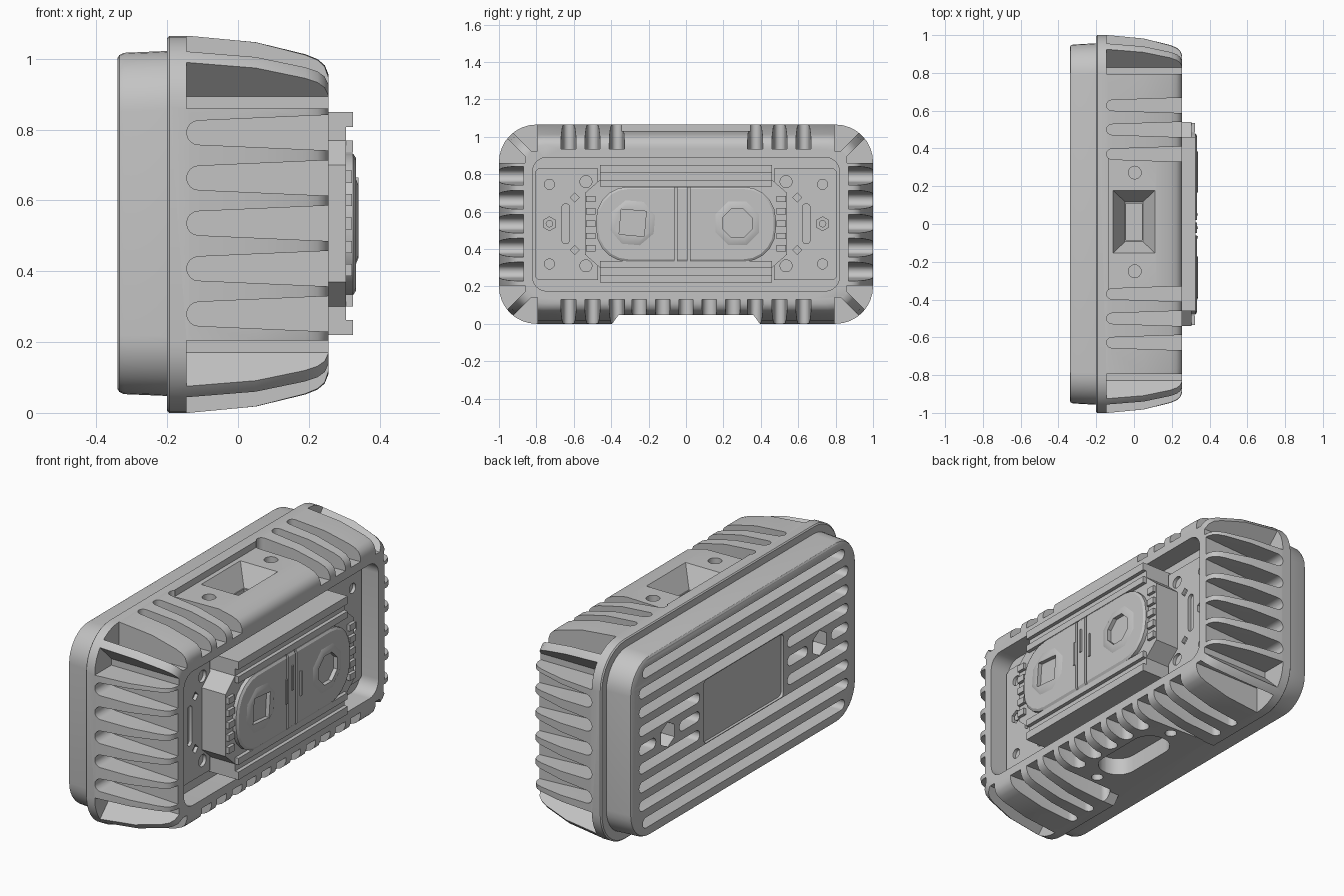
import bpy, bmesh, math

if "Cube" in bpy.data.objects:
    bpy.data.objects.remove(bpy.data.objects["Cube"])

ZC = 0.5325                      # mid height of the housing
FLOOR = 0.145                    # depth of the front opening

GREY = bpy.data.materials.new("mid grey")
GREY.diffuse_color = (0.55, 0.55, 0.55, 1)
GREY.use_nodes = True
GREY.node_tree.nodes["Principled BSDF"].inputs["Base Color"].default_value = GREY.diffuse_color


def loft(name, rings):
    """Skin a stack of equal-length point rings and cap both ends."""
    bm = bmesh.new()
    vs = [[bm.verts.new(p) for p in r] for r in rings]
    n = len(rings[0])
    for a, b in zip(vs, vs[1:]):
        for i in range(n):
            bm.faces.new((a[i], a[(i + 1) % n], b[(i + 1) % n], b[i]))
    bm.faces.new(vs[0])
    bm.faces.new(vs[-1])
    bmesh.ops.recalc_face_normals(bm, faces=bm.faces)
    me = bpy.data.meshes.new(name)
    bm.to_mesh(me)
    bm.free()
    me.materials.append(GREY)
    ob = bpy.data.objects.new(name, me)
    bpy.context.collection.objects.link(ob)
    return ob


def rr(x, hw, hh, r, y=0, z=ZC, n=8):
    """Rounded rectangle ring in the plane of constant x."""
    pts = []
    for k, (sy, sz) in enumerate(((1, 1), (-1, 1), (-1, -1), (1, -1))):
        for i in range(n + 1):
            a = math.pi / 2 * (k + i / n)
            pts.append((x, y + sy * (hw - r) + r * math.cos(a), z + sz * (hh - r) + r * math.sin(a)))
    return pts


def ngon(x, y, z, r, n, rot=0):
    return [(x, y + r * math.cos(rot + math.tau * i / n), z + r * math.sin(rot + math.tau * i / n))
            for i in range(n)]


def hole(x0, x1, y, z, r, n=20, rot=0):
    return loft("cutter", [ngon(x0, y, z, r, n, rot), ngon(x1, y, z, r, n, rot)])


def box(name, x0, x1, y0, y1, z0, z1):
    return loft(name, [[(x, y0, z0), (x, y1, z0), (x, y1, z1), (x, y0, z1)] for x in (x0, x1)])


def flat_rect(z, hx, hy, y=0):
    return [(-hx, y - hy, z), (hx, y - hy, z), (hx, y + hy, z), (-hx, y + hy, z)]


def upright(z0, z1, x, y, r, n=16):
    return loft("cutter", [[(x + p[1], y + p[2], z) for p in ngon(0, 0, 0, r, n)] for z in (z0, z1)])


def groove(oy, oz, ny, nz, d0, d1, w0, w1, x0=-0.145):
    """Groove between ribs: round at the back, flaring to the front, cut along (ny, nz)."""
    prof = [(0.3, w1), (0.3, -w1)]
    for i in range(9):
        a = -math.pi / 2 - math.pi * i / 8
        prof.append((x0 + w0 + w0 * math.cos(a), w0 * math.sin(a)))
    return loft("cutter", [[(x, oy + ny * d - nz * t, oz + nz * d + ny * t) for x, t in prof]
                           for d in (d0, d1)])


def cut(target, cutters):
    bpy.ops.object.select_all(action='DESELECT')
    for c in cutters:
        c.select_set(True)
    bpy.context.view_layer.objects.active = cutters[0]
    if len(cutters) > 1:
        bpy.ops.object.join()
    tool = cutters[0]
    tool.hide_render = True
    m = target.modifiers.new("cut", 'BOOLEAN')
    m.object, m.operation, m.solver, m.use_self = tool, 'DIFFERENCE', 'EXACT', True
    bpy.context.view_layer.objects.active = target
    bpy.ops.object.modifier_apply(modifier=m.name)
    bpy.data.objects.remove(tool)


# Main housing: flange at the back, tapering to the front rim
steps = [(-0.2, 0.006), (-0.194, 0), (-0.14, 0), (0.05, 0.018), (0.19, 0.052),
         (0.225, 0.066), (0.245, 0.083), (0.255, 0.108)]
housing = loft("housing", [rr(x, 1 - i, ZC - i, 0.2 - i * 0.5) for x, i in steps])
c = [loft("cutter", [rr(x, 0.82, 0.357, 0.075) for x in (FLOOR, 0.4)])]
# corner pockets: one on each side of a thin diagonal fin (u, v measured in from the corner)
pocket = [(0.14, 0.171), (0.14, 0.205), (-0.1, 0.205), (-0.1, -0.069)]
for s in (-1, 1):
    for k in range(-2, 3):                                   # side grooves
        c.append(groove(0, ZC + 0.003 + k * 0.128, s, 0, 0.87, 1.1, 0.034, 0.052))
    for y in (0.37, 0.5, 0.628):                             # top and bottom grooves
        c.append(groove(s * y, ZC, 0, 1, 0.402, 0.65, 0.028, 0.042))
        c.append(groove(s * y, ZC, 0, -1, 0.402, 0.65, 0.028, 0.042))
    for t in (-1, 1):
        for pts in (pocket, [(v, u) for u, v in pocket]):
            c.append(loft("cutter", [[(x, s * (1 - u), ZC + t * (ZC - v)) for u, v in pts]
                                     for x in (-0.145, 0.3)]))
for k in range(-2, 3):                                       # short grooves under the front rim
    c.append(groove(k * 0.125, ZC, 0, -1, 0.402, 0.6, 0.036, 0.04, 0.12))
# underside recess with oval pocket and screw holes
c.append(loft("cutter", [[(x, -0.41, -0.02), (x, 0.41, -0.02), (x, 0.36, 0.047), (x, -0.36, 0.047)]
                         for x in (-0.3, 0.32)]))
oval = rr(0, 0.225, 0.1, 0.099, 0, 0)
c.append(loft("cutter", [[(p[2], p[1], z) for p in oval] for z in (0.0, 0.14)]))
c += [upright(0.0, 0.11, 0, s * 0.29, 0.03) for s in (-1, 1)]
# top recess with funnel, slot and screw holes
c.append(box("cutter", -0.135, 0.32, -0.345, 0.345, 1.03, 1.2))
c.append(loft("cutter", [flat_rect(1.07, 0.134, 0.188, 0.012), flat_rect(0.925, 0.047, 0.105, 0.012)]))
c.append(loft("cutter", [flat_rect(0.95, 0.042, 0.097, 0.012), flat_rect(0.86, 0.042, 0.097, 0.012)]))
c += [upright(0.95, 1.1, 0.004, y, 0.034) for y in (0.272, -0.25)]
cut(housing, c)

# Rear cover with cooling slots, a label pocket and two hexagonal holes
cover = loft("rear_cover", [rr(-0.18, 0.958, 0.488, 0.17, z=0.535), rr(-0.322, 0.95, 0.482, 0.165, z=0.535),
                            rr(-0.335, 0.945, 0.476, 0.16, z=0.535), rr(-0.34, 0.936, 0.468, 0.155, z=0.535)])
c = []


def slot(y0, y1, z):
    hw = (y1 - y0) / 2
    c.append(loft("cutter", [rr(x, hw, 0.028, 0.0275, (y0 + y1) / 2, z, 5) for x in (-0.4, -0.265)]))


for k in range(-4, 5):
    z = 0.535 + k * 0.1
    if abs(k) > 1:
        e = 0.85 if abs(k) == 4 else 0.88
        slot(-e, e, z)
        continue
    for a, b in (((0.37, 0.54), (0.74, 0.88)) if k == 0 else ((0.37, 0.88),)):
        slot(a, b, z)
        slot(-b, -a, z)
c.append(loft("cutter", [rr(x, 0.335, 0.168, 0.02, z=0.535, n=4) for x in (-0.4, -0.325)]))
c += [hole(-0.4, -0.265, s * 0.64, 0.535, 0.066, 6, math.pi / 6) for s in (-1, 1)]
cut(cover, c)

# Side mounting plates inside the front opening
T = FLOOR + 0.02
for s, side in ((-1, "left"), (1, "right")):
    out = [(0.47, 0.235), (0.79, 0.235), (0.806, 0.251), (0.806, 0.814), (0.79, 0.83), (0.47, 0.83)]
    plate = loft(side + "_mounting_plate", [[(x, s * y, z) for y, z in out] for x in (T - 0.035, T)])
    c = [hole(T - 0.018, 0.3, s * y, z, r, n, math.pi / n) for y, z, r, n in
         ((0.73, 0.745, 0.027, 16), (0.73, 0.32, 0.027, 16), (0.73, 0.535, 0.037, 6),
          (0.535, 0.76, 0.032, 16), (0.535, 0.31, 0.032, 16))]
    c += [hole(T - 0.018, 0.3, s * 0.595, z, 0.024, 4) for z in (0.395, 0.675)]
    c.append(loft("cutter", [rr(x, 0.02, 0.107, 0.019, s * 0.643, 0.535, 4) for x in (T - 0.018, 0.3)]))
    cut(plate, c)
    loft(side + "_bolt", [ngon(x, s * 0.73, 0.535, 0.02, 12) for x in (T - 0.03, T - 0.004)])

# Raised centre block with winged ends
half = [(0.46, 0.22), (0.46, 0.3), (0.54, 0.37), (0.54, 0.7), (0.46, 0.77), (0.46, 0.85)]
outline = half + [(-y, z) for y, z in reversed(half)]
loft("centre_block", [[(x, y, z) for y, z in outline] for x in (FLOOR - 0.01, 0.305)])
for i, (z0, z1) in enumerate(((0.22, 0.262), (0.3, 0.335), (0.735, 0.77), (0.808, 0.85))):
    box("block_rail_%d" % i, 0.3, 0.325, -0.46, 0.46, z0, z1)
for s in (-1, 1):
    for k in range(-2, 3):
        y0, y1 = sorted((s * 0.485, s * 0.535))
        box("end_tooth", 0.3, 0.322, y0, y1, 0.518 + k * 0.066, 0.552 + k * 0.066)

# Capsule face plate with centre grooves and two sockets
face = loft("face_plate", [rr(0.3, 0.48, 0.2, 0.17, n=5), rr(0.325, 0.48, 0.2, 0.17, n=5),
                           rr(0.333, 0.468, 0.188, 0.16, n=5)])
SQ, OC = (-0.285, 0.54, 0.095, 4, math.radians(40)), (0.275, 0.537, 0.083, 8, math.pi / 8)
c = [box("cutter", 0.32, 0.36, y - 0.007, y + 0.007, 0.3, 0.8) for y in (-0.055, 0.015)]
c += [hole(0.318, 0.36, *sock) for sock in (SQ, OC)]
cut(face, c)
for y in (-0.07, -0.02, 0.05):
    z = 0.6 if y == -0.02 else 0.545
    box("centre_rib", 0.32, 0.34, y - 0.006, y + 0.006, z - 0.065, z + 0.065)

# Raised collars around the sockets
for name, sock, rot in (("square_socket_collar", SQ, math.radians(17.5)),
                        ("octagon_socket_collar", OC, math.pi / 8)):
    y, z = sock[:2]
    collar = loft(name, [ngon(0.328, y, z, 0.126, 8, rot), ngon(0.333, y, z, 0.126, 8, rot),
                         ngon(0.34, y, z, 0.108, 8, rot)])
    cut(collar, [hole(0.3, 0.36, *sock)])

# Smooth shading with crisp edges
bpy.ops.object.select_all(action='SELECT')
bpy.context.view_layer.objects.active = housing
bpy.ops.object.shade_smooth_by_angle(angle=math.radians(30))
